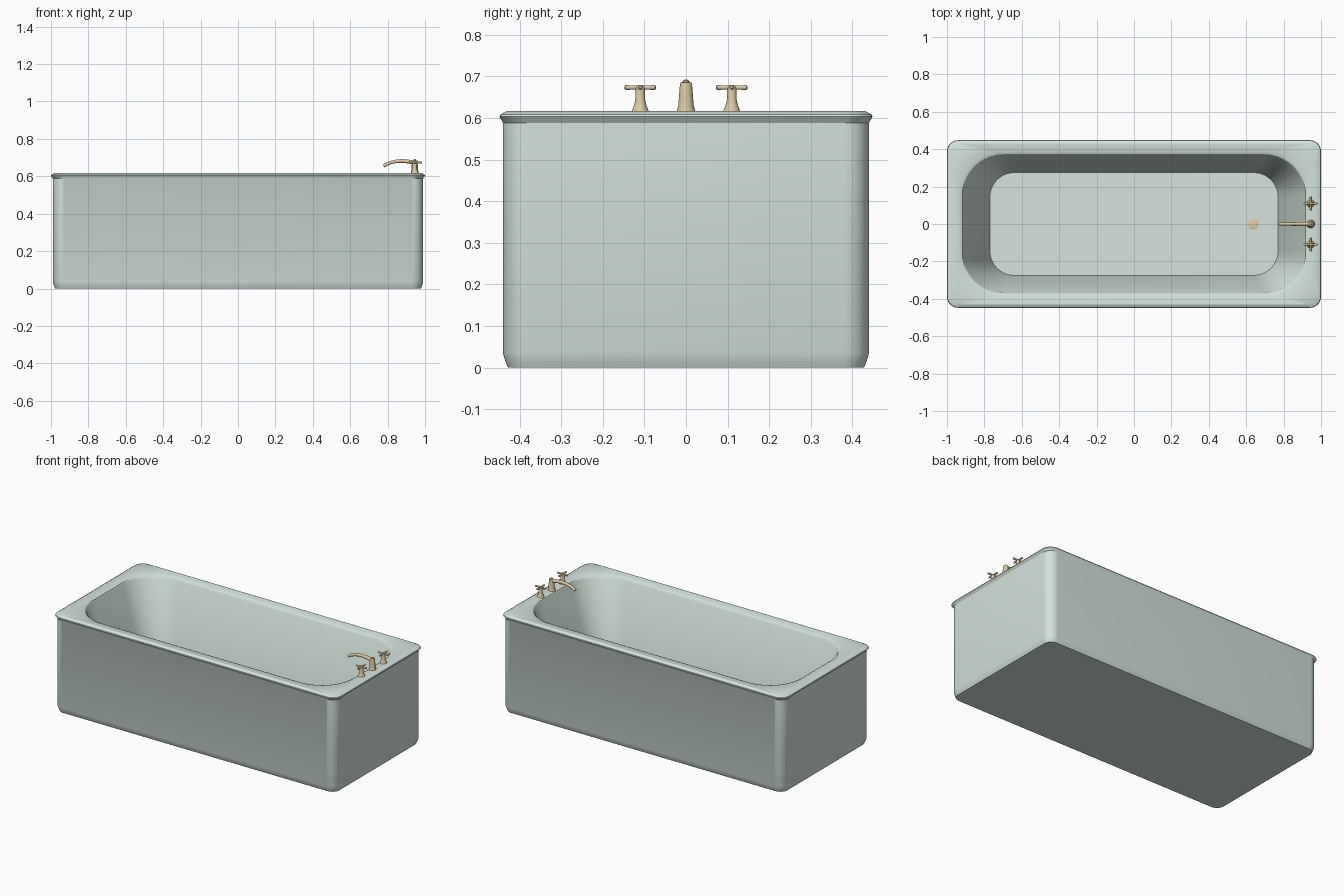
import bpy, bmesh, math
from mathutils import Vector

if "Cube" in bpy.data.objects:
    bpy.data.objects.remove(bpy.data.objects["Cube"])


def material(name, color):
    m = bpy.data.materials.new(name)
    m.diffuse_color = color
    m.use_nodes = True
    m.node_tree.nodes["Principled BSDF"].inputs["Base Color"].default_value = m.diffuse_color
    return m


ENAMEL = material("green_enamel", (0.66, 0.77, 0.71, 1))
BRASS = material("brass", (0.72, 0.59, 0.36, 1))
COPPER = material("copper", (0.78, 0.60, 0.40, 1))


def rounded_rect(hx, hy, r, z, n=10):
    pts = []
    for i, (sx, sy) in enumerate(((1, 1), (-1, 1), (-1, -1), (1, -1))):
        for k in range(n + 1):
            a = math.pi / 2 * (i + k / n)
            pts.append((sx * (hx - r) + r * math.cos(a), sy * (hy - r) + r * math.sin(a), z))
    return pts


def circle(x, y, z, r, n=24):
    return [(x + r * math.cos(2 * math.pi * k / n), y + r * math.sin(2 * math.pi * k / n), z)
            for k in range(n)]


def tube(points, radii, n=14):
    rings = []
    pts = [Vector(p) for p in points]
    for i, p in enumerate(pts):
        d = (pts[min(i + 1, len(pts) - 1)] - pts[max(i - 1, 0)]).normalized()
        side = d.cross(Vector((0, 0, 1))).normalized()
        up = side.cross(d)
        rings.append([p + radii[i] * (side * math.cos(2 * math.pi * k / n) +
                                      up * math.sin(2 * math.pi * k / n)) for k in range(n)])
    return rings


def loft(name, groups, mat, angle=30):
    """Skin each stack of rings, cap both ends."""
    bm = bmesh.new()
    for rings in groups:
        vs = [[bm.verts.new(p) for p in ring] for ring in rings]
        n = len(vs[0])
        for a, b in zip(vs, vs[1:]):
            for k in range(n):
                j = (k + 1) % n
                bm.faces.new((a[k], a[j], b[j], b[k]))
        bm.faces.new(vs[0][::-1])
        bm.faces.new(vs[-1])
    bmesh.ops.recalc_face_normals(bm, faces=bm.faces)
    mesh = bpy.data.meshes.new(name)
    bm.to_mesh(mesh)
    bm.free()
    ob = bpy.data.objects.new(name, mesh)
    bpy.context.collection.objects.link(ob)
    mesh.materials.append(mat)
    bpy.ops.object.select_all(action='DESELECT')
    ob.select_set(True)
    bpy.context.view_layer.objects.active = ob
    bpy.ops.object.shade_smooth_by_angle(angle=math.radians(angle))
    return ob


# Tub: outer skirt, rolled rim, sloping basin, flat floor
FLOOR = 0.09
tub_profile = [
    (0.978, 0.428, 0.05, 0.0), (0.984, 0.434, 0.055, 0.015), (0.99, 0.44, 0.06, 0.035),
    (0.99, 0.44, 0.06, 0.588), (1.0, 0.448, 0.06, 0.603), (0.998, 0.446, 0.06, 0.608),
    (0.982, 0.43, 0.055, 0.617), (0.93, 0.385, 0.22, 0.615), (0.918, 0.373, 0.22, 0.609),
    (0.912, 0.366, 0.22, 0.598), (0.77, 0.275, 0.13, FLOOR),
]
loft("tub", [[rounded_rect(*p) for p in tub_profile]], ENAMEL)

# Drain
loft("drain", [[circle(0.635, 0, FLOOR - 0.002, 0.03), circle(0.635, 0, FLOOR + 0.003, 0.03),
                circle(0.635, 0, FLOOR + 0.005, 0.024)]], COPPER)

# Spout: flared post with a knob and a curved arm
FX = 0.945
post = [(0.612, 0.023), (0.62, 0.021), (0.63, 0.0185), (0.65, 0.017), (0.68, 0.0145),
        (0.685, 0.013), (0.686, 0.007), (0.690, 0.006), (0.692, 0.003)]
arm = [(FX, 0.672), (0.91, 0.679), (0.88, 0.682), (0.85, 0.681), (0.82, 0.675),
       (0.795, 0.665), (0.778, 0.655)]
loft("spout", [[circle(FX, 0, z, r) for z, r in post],
               tube([(x, 0, z) for x, z in arm], [0.011, 0.0105, 0.01, 0.0095, 0.009, 0.009, 0.009])],
     BRASS, 40)

# Tap handles: flared stems with cross arms
stem = [(0.612, 0.022), (0.62, 0.019), (0.63, 0.015), (0.642, 0.012), (0.668, 0.011),
        (0.675, 0.010), (0.679, 0.006)]
for side, y in (("left", 0.11), ("right", -0.11)):
    parts = [[circle(FX, y, z, r) for z, r in stem]]
    for dx, dy in ((1, 0), (0, 1)):
        ts = (-0.038, -0.035, -0.02, 0, 0.02, 0.035, 0.038)
        parts.append(tube([(FX + dx * t, y + dy * t, 0.673) for t in ts],
                          [0.003, 0.006, 0.0055, 0.005, 0.0055, 0.006, 0.003], 10))
    loft(side + "_tap_handle", parts, BRASS, 40)
